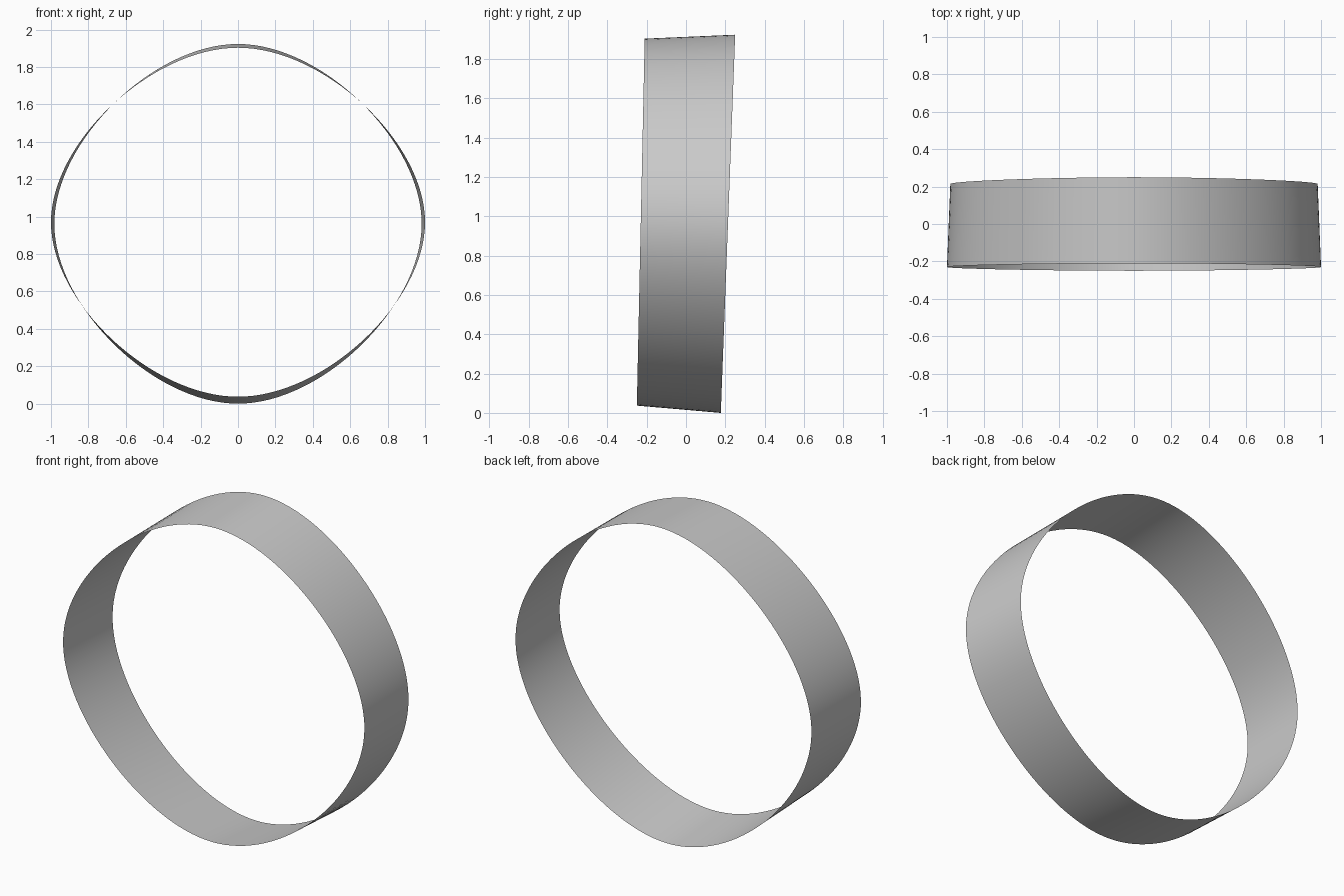
import bpy, bmesh

if "Cube" in bpy.data.objects:
    bpy.data.objects.remove(bpy.data.objects["Cube"])

STEPS = 32    # segments per quarter of a loop
HANDLE = 0.46  # short curve handles give the slightly diamond-like outline


def quarter(t):
    """Point on a unit Bezier quarter from (1, 0) to (0, 1)."""
    a, b, c, d = (1 - t) ** 3, 3 * (1 - t) ** 2 * t, 3 * (1 - t) * t * t, t ** 3
    return a + b + c * HANDLE, b * HANDLE + c + d


def outline():
    pts = []
    for q in range(4):
        for i in range(STEPS):
            u, v = quarter(i / STEPS)
            for _ in range(q):
                u, v = -v, u
            pts.append((u, v))
    return pts


def rim(bm, half_width, bottom, top):
    """Tilted planar rim; bottom and top are (y, z)."""
    verts = []
    for u, v in outline():
        f = (v + 1) / 2
        y = bottom[0] + (top[0] - bottom[0]) * f
        z = bottom[1] + (top[1] - bottom[1]) * f
        verts.append(bm.verts.new((u * half_width, y, z)))
    return verts


# Thin open band joining the front and back rims
bm = bmesh.new()
front = rim(bm, 1.0, (-0.25, 0.037), (-0.21, 1.903))
back = rim(bm, 0.982, (0.177, 0.0), (0.25, 1.923))
n = len(front)
for i in range(n):
    j = (i + 1) % n
    bm.faces.new((front[i], front[j], back[j], back[i])).smooth = True
bm.normal_update()
if bm.faces[:][0].normal.x < 0:
    bmesh.ops.reverse_faces(bm, faces=bm.faces[:])
mesh = bpy.data.meshes.new("band")
bm.to_mesh(mesh)
bm.free()
band = bpy.data.objects.new("band", mesh)
bpy.context.collection.objects.link(band)
